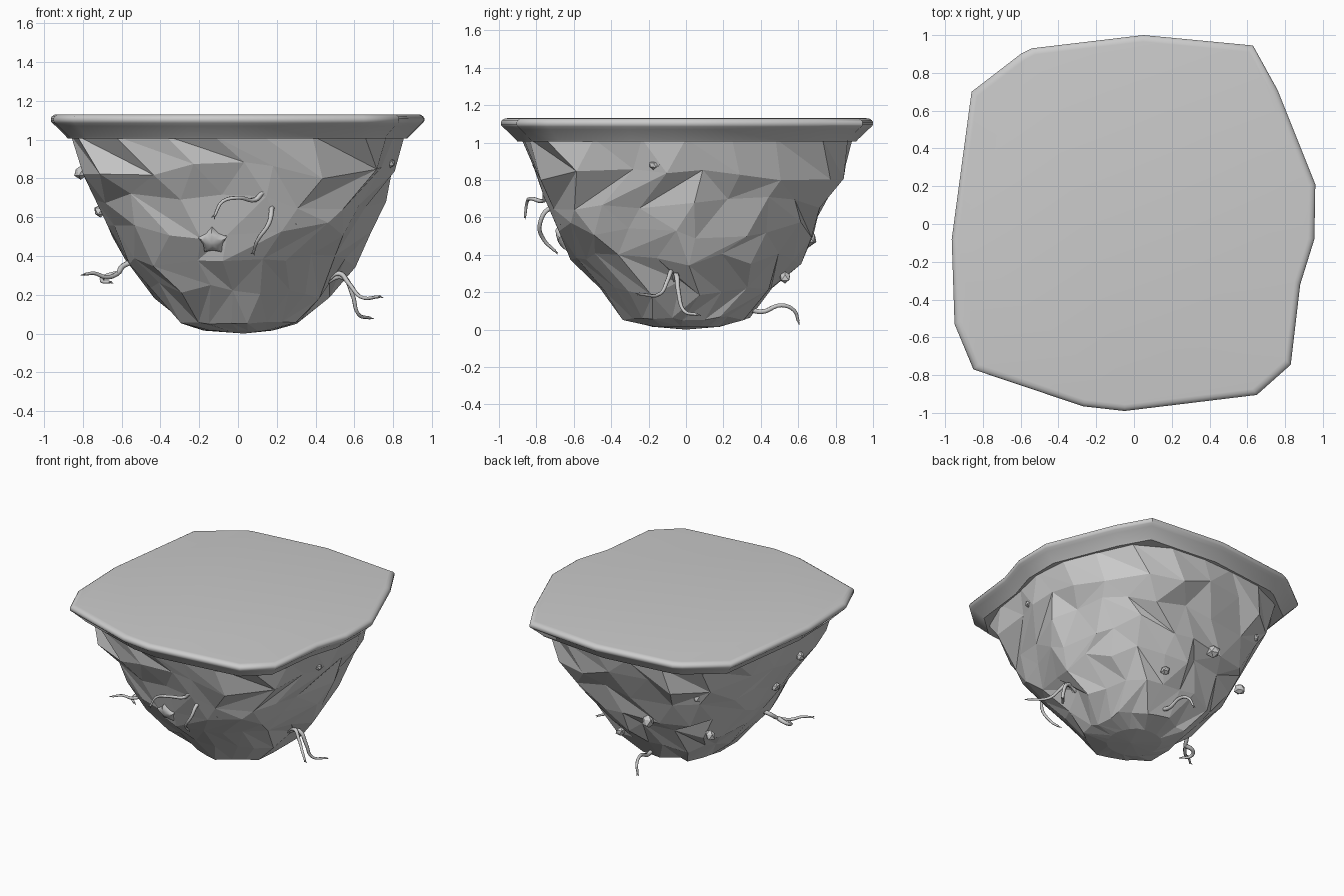
import bpy, bmesh, math, random
from mathutils import Vector

if "Cube" in bpy.data.objects:
    bpy.data.objects.remove(bpy.data.objects["Cube"])

random.seed(7)

def make(name, bm, smooth=None):
    bmesh.ops.recalc_face_normals(bm, faces=bm.faces[:])
    me = bpy.data.meshes.new(name)
    bm.to_mesh(me)
    bm.free()
    ob = bpy.data.objects.new(name, me)
    bpy.context.collection.objects.link(ob)
    if smooth:
        bpy.ops.object.select_all(action='DESELECT')
        bpy.context.view_layer.objects.active = ob
        ob.select_set(True)
        bpy.ops.object.shade_smooth_by_angle(angle=math.radians(smooth))
    return ob

def loft(bm, rings, tri=False):
    loops = [[bm.verts.new(p) for p in r] for r in rings]
    n = len(loops[0])
    for a, b in zip(loops, loops[1:]):
        for i in range(n):
            j = (i + 1) % n
            if not tri:
                bm.faces.new((a[i], a[j], b[j], b[i]))
            elif random.random() < 0.5:
                bm.faces.new((a[i], a[j], b[j]))
                bm.faces.new((a[i], b[j], b[i]))
            else:
                bm.faces.new((a[i], a[j], b[i]))
                bm.faces.new((a[j], b[j], b[i]))
    bm.faces.new(loops[0])
    bm.faces.new(loops[-1])

# Ground slab with an irregular outline and rounded upper rim
outline = [(-.86, .70), (-.6, .9), (-.54, .93), (.05, 1), (.63, .945), (.76, .71),
           (.96, .21), (.955, -.08), (.88, -.32), (.83, -.745), (.65, -.905),
           (-.05, -.99), (-.27, -.965), (-.85, -.77), (-.95, -.53), (-.965, -.08)]
rim = [(1.005, .91), (1.015, .918), (1.07, .975), (1.085, .993), (1.095, 1),
       (1.11, 1), (1.12, .993), (1.128, .98), (1.13, .965)]
bm = bmesh.new()
loft(bm, [[(x * s, y * s, z) for x, y in outline] for z, s in rim])
make("ground_slab", bm, 40)

# Faceted earth body that follows the slab outline and tapers down
def outline_radius(a):
    d = Vector((math.cos(a), math.sin(a)))
    for i, p in enumerate(outline):
        p, q = Vector(p), Vector(outline[(i + 1) % len(outline)])
        e = q - p
        den = d.x * e.y - d.y * e.x
        if abs(den) > 1e-9:
            t = (p.x * e.y - p.y * e.x) / den
            u = (p.x * d.y - p.y * d.x) / den
            if t > 0 and -1e-6 <= u <= 1 + 1e-6:
                return t
    return 1

profile = [(1.02, .88), (.84, .84), (.68, .76), (.53, .69), (.38, .605),
           (.22, .47), (.06, .325), (.015, .18)]
N = 22
rings = []
for k, (z, r) in enumerate(profile):
    w = .3 + .7 * z
    ring = []
    for i in range(N):
        edge = k in (0, len(profile) - 1)
        a = (i + .5 * (k % 2) + (0 if edge else random.uniform(-.3, .3))) * math.tau / N
        shape = 1 + w * (outline_radius(a) / .98 - 1)
        rr = r * shape + (0 if edge else random.uniform(-.035, .02))
        zz = z + (0 if edge else random.uniform(-.045, .045) * (.25 if z < .1 else 1))
        ring.append((rr * math.cos(a), rr * math.sin(a), zz))
    rings.append(ring)
bm = bmesh.new()
loft(bm, rings, tri=True)
low = bm.verts.new((.03, 0, 0))
base = min(bm.faces, key=lambda f: f.calc_center_median().z)
bv = base.verts[:]
bm.faces.remove(base)
for i in range(N):
    bm.faces.new((bv[i], bv[(i + 1) % N], low))
make("earth_body", bm)

# Pebbles embedded in the earth, with a larger one at the back
pebbles = [(.31, -.635, .585, .042), (.365, -.6, .56, .038), (-.81, -.19, .83, .034),
           (-.71, -.04, .63, .036), (.785, -.175, .88, .026), (.79, -.14, .878, .02),
           (.375, .07, .185, .034), (-.53, .62, .755, .04), (-.535, .475, .417, .038),
           (.17, .53, .28, .034), (-.15, .655, .49, .05)]
for i, (x, y, z, r) in enumerate(pebbles):
    bm = bmesh.new()
    bmesh.ops.create_icosphere(bm, subdivisions=1, radius=r)
    for v in bm.verts:
        v.co *= random.uniform(.8, 1.15)
        v.co += Vector((x, y, z))
    make(f"pebble_{i + 1}", bm)

# Five-pointed star-shaped stone on the front
q = Vector((-.1, -.8, -.5)).to_track_quat('Z', 'Y')
rings = []
for s, h in ((.6, -.035), (.93, -.022), (1, 0), (.93, .016), (.6, .03), (.2, .038)):
    ring = []
    for i in range(10):
        a = i * math.tau / 10 + .3
        r = (.08 if i % 2 == 0 else .054) * s
        ring.append(q @ Vector((r * math.cos(a), r * math.sin(a), h)) + Vector((-.13, -.645, .48)))
    rings.append(ring)
bm = bmesh.new()
loft(bm, rings)
make("star_stone", bm, 50)

# Dangling roots: tapered tubes with a small forked tip
def root(name, pts, r=.015):
    pts = [Vector(p) for p in pts]
    cu = bpy.data.curves.new(name, 'CURVE')
    cu.dimensions = '3D'
    cu.bevel_depth = r
    cu.bevel_resolution = 1
    cu.use_fill_caps = True
    cu.resolution_u = 5
    d = (pts[-1] - pts[-2]).normalized()
    side = d.cross(Vector((.3, .5, .8))).normalized()
    prongs = [[pts[-1], pts[-1] + d * .02 + side * k] for k in (-.01, .01)]
    sp = cu.splines.new('BEZIER')
    sp.bezier_points.add(len(pts) - 1)
    for i, (b, p) in enumerate(zip(sp.bezier_points, pts)):
        b.co = p
        b.handle_left_type = b.handle_right_type = 'AUTO'
        b.radius = 1.1 - .6 * i / (len(pts) - 1)
    for pr in prongs:
        sp = cu.splines.new('POLY')
        sp.points.add(1)
        for b, p, rad in zip(sp.points, pr, (.35, .1)):
            b.co = (*p, 1)
            b.radius = rad
    ob = bpy.data.objects.new(name, cu)
    bpy.context.collection.objects.link(ob)

root("front_root_a", [(.18, -.64, .62), (.17, -.71, .66), (.14, -.75, .73), (.09, -.76, .69),
                      (0, -.83, .7), (-.08, -.85, .68), (-.12, -.86, .61)])
root("front_root_b", [(.18, -.64, .62), (.175, -.72, .65), (.16, -.78, .57),
                      (.1, -.76, .48), (.08, -.7, .42)])
root("right_root_a", [(.44, -.08, .26), (.52, -.08, .31), (.57, -.1, .26),
                      (.63, -.14, .19), (.73, -.25, .19)])
root("right_root_b", [(.44, -.06, .26), (.54, -.05, .29), (.59, -.04, .2),
                      (.62, -.01, .1), (.68, .06, .08)])
root("left_root_a", [(-.5, -.13, .38), (-.59, -.15, .35), (-.62, -.2, .31),
                     (-.68, -.27, .29), (-.74, -.31, .31), (-.79, -.35, .305)])
root("left_root_b", [(-.62, -.2, .31), (-.69, -.2, .29), (-.7, -.24, .27), (-.66, -.28, .265)])
root("back_root", [(.04, .3, .13), (.03, .4, .095), (.02, .51, .13), (0, .58, .1), (-.02, .6, .045)])
